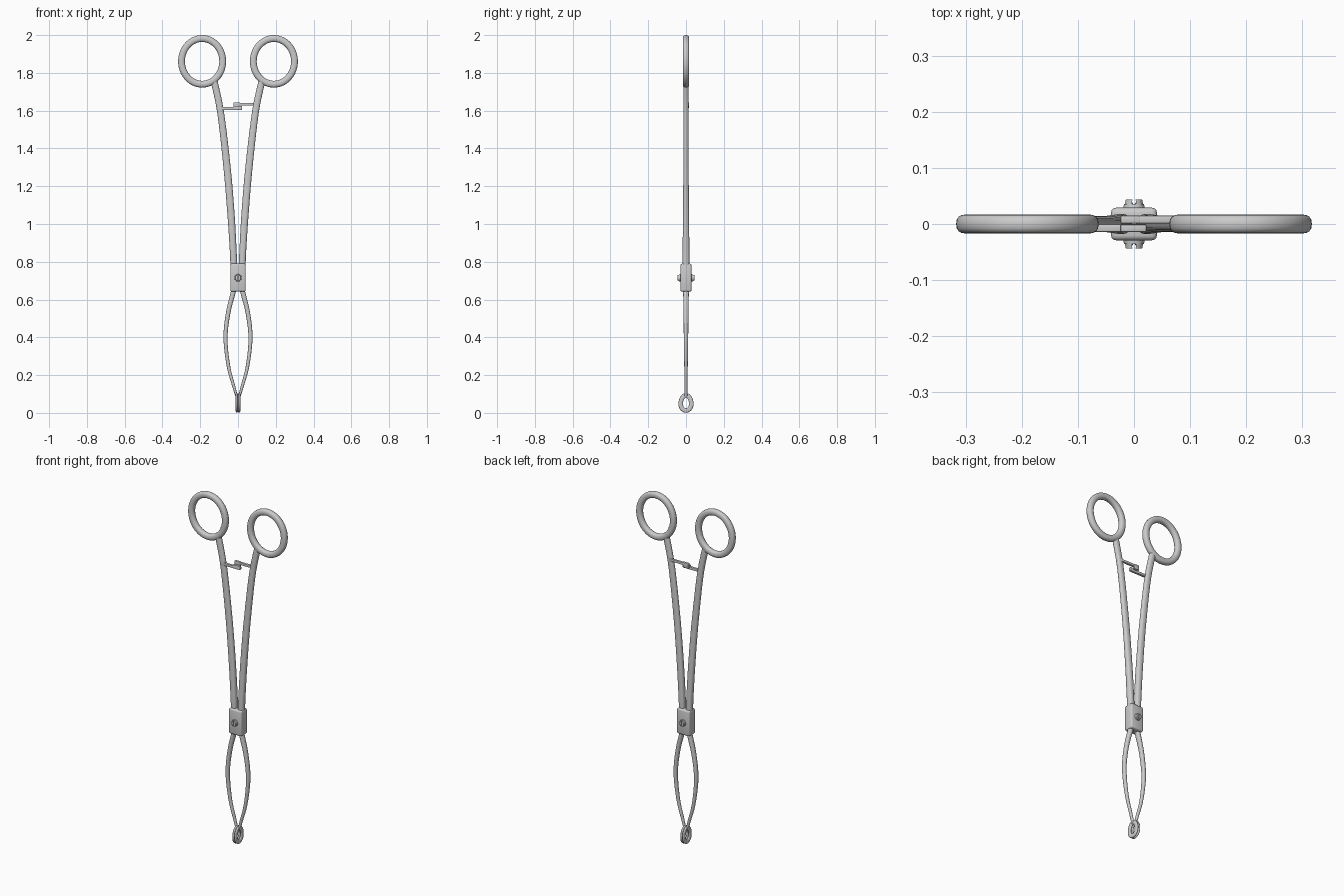
import bpy, bmesh, math
from mathutils import Vector

if "Cube" in bpy.data.objects:
    bpy.data.objects.remove(bpy.data.objects["Cube"])


def finish(name, bm, angle=40):
    bmesh.ops.recalc_face_normals(bm, faces=bm.faces)
    me = bpy.data.meshes.new(name)
    bm.to_mesh(me)
    bm.free()
    ob = bpy.data.objects.new(name, me)
    bpy.context.collection.objects.link(ob)
    bpy.ops.object.select_all(action='DESELECT')
    ob.select_set(True)
    bpy.context.view_layer.objects.active = ob
    bpy.ops.object.shade_smooth_by_angle(angle=math.radians(angle))
    return ob


def spline(keys, steps=8):
    # Catmull-Rom through (u, v, half width, half depth)
    out = []
    for i in range(len(keys) - 1):
        p = [Vector(keys[min(max(k, 0), len(keys) - 1)]) for k in range(i - 1, i + 3)]
        for s in range(steps):
            t = s / steps
            out.append(0.5 * (2 * p[1] + (p[2] - p[0]) * t
                              + (2 * p[0] - 5 * p[1] + 4 * p[2] - p[3]) * t * t
                              + (3 * p[1] - p[0] - 3 * p[2] + p[3]) * t ** 3))
    out.append(Vector(keys[-1]))
    return out


def sweep(name, path, place, closed=False, sides=16, power=0.8):
    # sweeps a rounded section along a flat path; place maps (u, v, depth) to 3D
    bm = bmesh.new()
    n, rings = len(path), []
    for i, p in enumerate(path):
        a = path[(i - 1) % n] if closed else path[max(i - 1, 0)]
        b = path[(i + 1) % n] if closed else path[min(i + 1, n - 1)]
        t = Vector((b[0] - a[0], b[1] - a[1])).normalized()
        ring = []
        for k in range(sides):
            c, s = math.cos(2 * math.pi * k / sides), math.sin(2 * math.pi * k / sides)
            c = math.copysign(abs(c) ** power, c) * p[2]
            s = math.copysign(abs(s) ** power, s) * p[3]
            ring.append(bm.verts.new(place(p[0] - t.y * c, p[1] + t.x * c, s)))
        rings.append(ring)
    for i in range(n if closed else n - 1):
        r, q = rings[i], rings[(i + 1) % n]
        for k in range(sides):
            bm.faces.new((r[k], r[(k + 1) % sides], q[(k + 1) % sides], q[k]))
    if not closed:
        bm.faces.new(rings[0])
        bm.faces.new(rings[-1])
    return finish(name, bm)


def oval(cu, cv, ru, rv, w, d, n=56, taper=0.0):
    pts = []
    for i in range(n):
        a = 2 * math.pi * i / n
        pts.append((cu + ru * math.cos(a) * (1 - taper * math.sin(a)),
                    cv + rv * math.sin(a), w, d))
    return pts


def box(name, lo, hi, bevel, segs=2):
    bm = bmesh.new()
    bmesh.ops.create_cube(bm, size=1)
    for v in bm.verts:
        v.co = [(lo[k] + hi[k]) / 2 + v.co[k] * (hi[k] - lo[k]) for k in range(3)]
    bmesh.ops.bevel(bm, geom=bm.edges[:], offset=bevel, segments=segs,
                    profile=0.5, affect='EDGES')
    return finish(name, bm)


# Handles, finger rings and jaws, one set per side
handle = spline([(0.126, 1.755, .018, .014), (0.092, 1.59, .018, .014),
                 (0.058, 1.30, .019, .014), (0.037, 1.05, .019, .016),
                 (0.025, 0.85, .018, .018), (0.022, 0.76, .018, .018)])
jaw = spline([(0.012, 0.70, .013, .015), (0.025, 0.64, .013, .015),
              (0.050, 0.54, .012, .013), (0.065, 0.43, .011, .012),
              (0.063, 0.34, .010, .011), (0.047, 0.23, .009, .009),
              (0.022, 0.14, .008, .008), (0.007, 0.085, .006, .008)])
for side, sx in (("left", -1), ("right", 1)):
    def xz(u, v, d):
        return (sx * u, d, v)

    def yz(u, v, d):
        return (sx * 0.0065 + d, u, v)

    sweep(side + "_handle", handle, xz)
    sweep(side + "_finger_ring", oval(0.19, 1.861, 0.109, 0.121, .018, .017), xz, True)
    sweep(side + "_jaw", jaw, xz)
    sweep(side + "_jaw_tip_loop", oval(0, 0.053, 0.028, 0.040, .012, .006, 32, 0.12), yz, True)

# Ratchet arms with overlapping catches
box("left_ratchet_arm", (-0.10, -0.014, 1.604), (0.022, 0.0, 1.619), .002)
box("left_ratchet_catch", (-0.024, -0.014, 1.604), (0.022, -0.001, 1.626), .002)
box("right_ratchet_arm", (-0.024, 0.001, 1.627), (0.10, 0.015, 1.641), .002)
box("right_ratchet_catch", (-0.024, 0.001, 1.614), (0.01, 0.015, 1.643), .002)

# Box joint
box("joint_block", (-0.041, -0.029, 0.642), (0.041, 0.029, 0.79), .009, 3)

# Slotted screw heads on both faces: base disc plus two half-round lands
for side, sy in (("front", -1), ("back", 1)):
    bm = bmesh.new()

    def prism(pts, y0, y1):
        a = [bm.verts.new((x, sy * y0, 0.715 + z)) for x, z in pts]
        f = bm.faces.new(a)
        new = bmesh.ops.extrude_face_region(bm, geom=[f])["geom"]
        for v in new:
            if isinstance(v, bmesh.types.BMVert):
                v.co.y = sy * y1
                v.co.x *= 0.88
                v.co.z = 0.715 + (v.co.z - 0.715) * 0.92

    r = 0.02
    prism([(r * math.cos(k * math.pi / 12), r * math.sin(k * math.pi / 12))
           for k in range(24)], 0.026, 0.036)
    for m in (-1, 1):
        arc = [math.radians(-78 + 156 * k / 12) for k in range(13)]
        prism([(m * 0.0165 * math.cos(a), 0.0165 * math.sin(a)) for a in arc], 0.034, 0.044)
    finish(side + "_screw", bm, 35)
